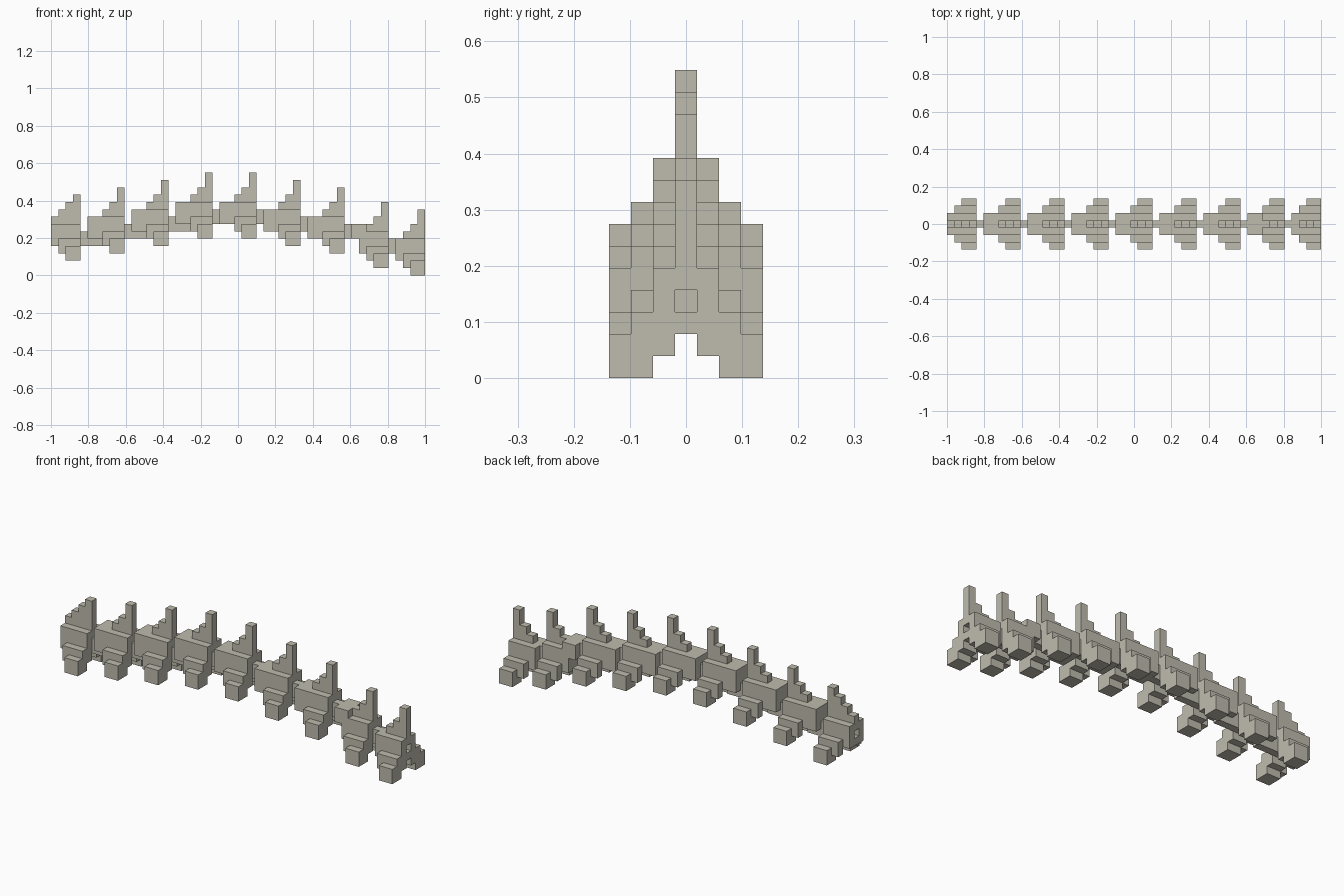
import bpy, bmesh
from math import pi
from mathutils import Vector

old = bpy.data.objects.get("Cube")
if old:
    bpy.data.objects.remove(old, do_unlink=True)

LENGTH = 51            # model length in cells
CELL = 2 / LENGTH

bone = bpy.data.materials.new("bone")
bone.use_nodes = True
colour = (0.52, 0.497, 0.423, 1)
bone.diffuse_color = colour
bone.node_tree.nodes["Principled BSDF"].inputs["Base Color"].default_value = colour


def block(x0, x1, y0, y1, z0, z1):
    """Cells of a box; the end values are not included."""
    return {(x, y, z) for x in range(x0, x1) for y in range(y0, y1) for z in range(z0, z1)}


def mirrored(cells):
    return cells | {(x, -y, z) for x, y, z in cells}


def vertebra(end, base, cols, steps):
    """One bone whose rear face is at column `end`."""
    cells = block(end - cols, end, -1, 2, base + 2, base + 5)          # body
    for i, top in enumerate(reversed(steps)):                          # stepped spine
        cells |= block(end - 1 - i, end - i, 0, 1, base + 4, base + top)
    rib = block(end - 2, end, 3, 4, base, base + 2)
    rib |= block(end - 2, end, 2, 3, base, base + 3)
    rib |= block(end - 3, end, 2, 3, base + 1, base + 3)
    rib |= block(end - 2, end, 1, 2, base + 1, base + 2)
    return cells | mirrored(rib)


def build(name, cells, solid):
    """Mesh of the exposed cell faces, with flat areas merged."""
    bm = bmesh.new()
    corners = {}
    for c in cells:
        for axis in range(3):
            for side in (0, 1):
                n = list(c)
                n[axis] += 2 * side - 1
                if tuple(n) in solid:
                    continue
                u, v = (axis + 1) % 3, (axis + 2) % 3
                loop = []
                for a, b in ((0, 0), (1, 0), (1, 1), (0, 1)):
                    p = list(c)
                    p[axis] += side
                    p[u] += a
                    p[v] += b
                    key = tuple(p)
                    if key not in corners:
                        pos = Vector((p[0] - LENGTH / 2, p[1] - 0.5, p[2]))
                        corners[key] = bm.verts.new(pos * CELL)
                    loop.append(corners[key])
                bm.faces.new(loop if side else loop[::-1])
    bmesh.ops.dissolve_limit(bm, angle_limit=pi / 180, verts=bm.verts[:], edges=bm.edges[:])
    mesh = bpy.data.meshes.new(name)
    bm.to_mesh(mesh)
    bm.free()
    mesh.materials.append(bone)
    bpy.context.collection.objects.link(bpy.data.objects.new(name, mesh))


# Bones along the arched chain
bases = [2, 3, 4, 5, 5, 4, 3, 1, 0]
ends = [min(4 + 6 * i, LENGTH) for i in range(len(bases))]
last = len(bases) - 1
parts = {}
for i, (end, base) in enumerate(zip(ends, bases)):
    if i == 0:
        cells = vertebra(end, base, 4, (6, 7, 8, 9))
    else:
        cells = vertebra(end, base, 4 if i >= last - 1 else 5, (6, 7, 9))
    if i == last - 1:                                  # raised front shoulder
        cells |= block(end - 5, end - 3, -1, 2, base + 4, base + 6)
    parts[f"vertebra_{i + 1}"] = cells

# Small canal openings at both ends of the chain
parts["vertebra_1"].discard((0, 0, bases[0] + 3))
parts[f"vertebra_{last + 1}"].discard((LENGTH - 1, 0, bases[-1] + 3))

# Links between neighbouring bones
solid = set().union(*parts.values())
for i in range(last):
    reach = ends[i] + (1 if i >= last - 1 else 3)
    link = block(ends[i], reach, 0, 1, bases[i] + 2, bases[i] + 4) - solid
    parts[f"disc_{i + 1}"] = link
    solid |= link

for name, cells in parts.items():
    build(name, cells, solid)
